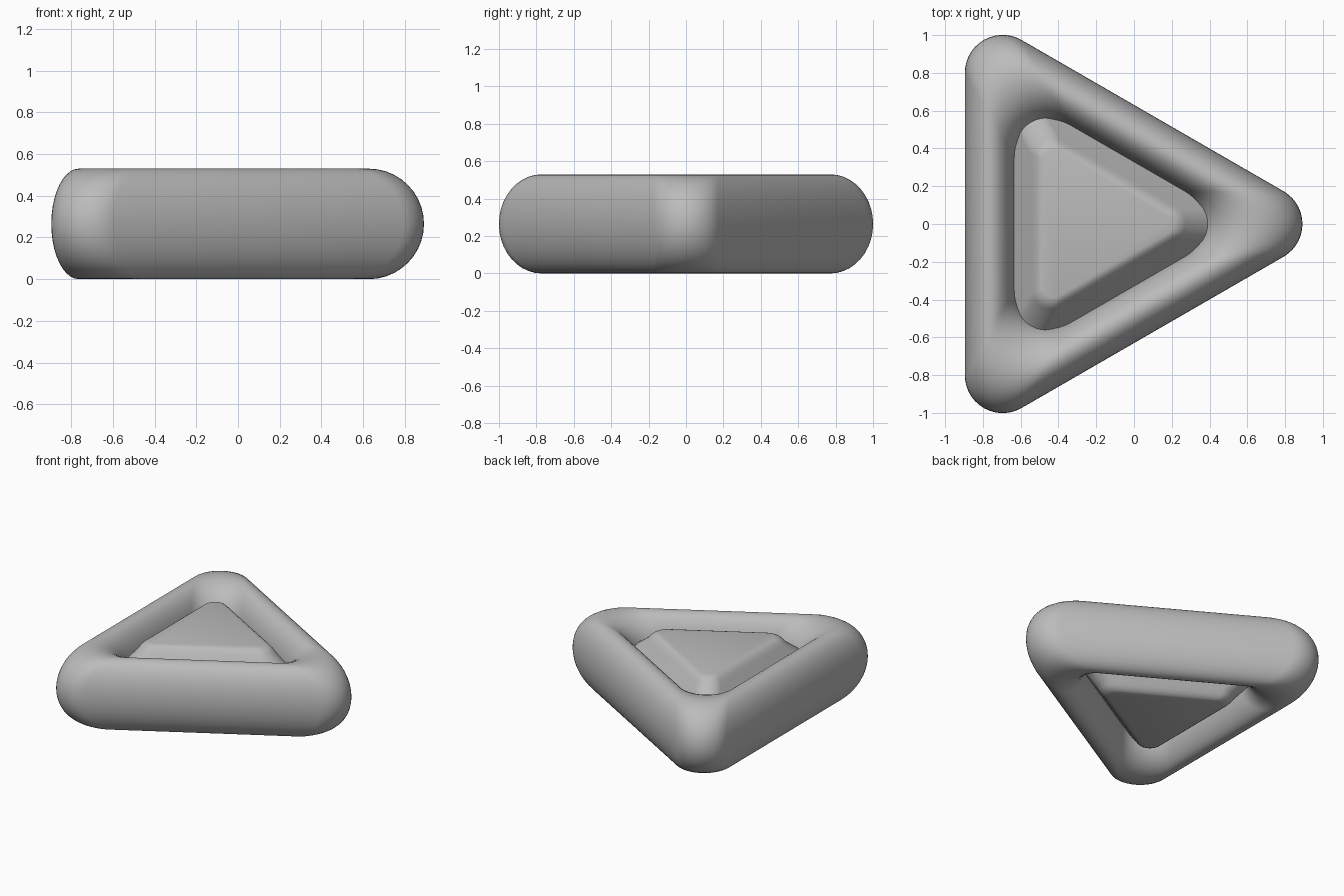
import bpy, bmesh, math

if "Cube" in bpy.data.objects:
    bpy.data.objects.remove(bpy.data.objects["Cube"])

CX = -0.233          # triangle centroid on x
MID = 0.265          # mid height
STEPS = 14           # segments per rounded corner


def outline(inradius, fillet, z):
    """Rounded triangle pointing to +x, given by its inradius."""
    pts = []
    for k in range(3):
        a = k * 2 * math.pi / 3
        d = 2 * (inradius - fillet)
        for i in range(STEPS + 1):
            b = a + math.radians(-60 + 120 * i / STEPS)
            pts.append((CX + d * math.cos(a) + fillet * math.cos(b),
                        d * math.sin(a) + fillet * math.sin(b), z))
    return pts


def loft(name, sections, closed, mat):
    """Bridge rounded triangles (inradius, fillet, z) into one solid."""
    bm = bmesh.new()
    rings = [[bm.verts.new(p) for p in outline(*s)] for s in sections]
    n = len(rings[0])
    pairs = list(zip(rings, rings[1:]))
    if closed:
        pairs.append((rings[-1], rings[0]))
    for r, s in pairs:
        for i in range(n):
            j = (i + 1) % n
            bm.faces.new((r[i], r[j], s[j], s[i]))
    if not closed:
        bm.faces.new(rings[0])
        bm.faces.new(rings[-1])
    bmesh.ops.recalc_face_normals(bm, faces=bm.faces)
    me = bpy.data.meshes.new(name)
    bm.to_mesh(me)
    bm.free()
    me.materials.append(mat)
    ob = bpy.data.objects.new(name, me)
    bpy.context.collection.objects.link(ob)
    bpy.context.view_layer.objects.active = ob
    ob.select_set(True)
    bpy.ops.object.shade_smooth_by_angle(angle=math.radians(35))
    ob.select_set(False)
    return ob


grey = bpy.data.materials.new("grey")
grey.diffuse_color = (0.5, 0.5, 0.5, 1)
grey.use_nodes = True
grey.node_tree.nodes["Principled BSDF"].inputs["Base Color"].default_value = grey.diffuse_color

# Outer tube: elliptical section swept round a rounded triangle
N = 40
tube = [(0.53 + 0.1325 * math.cos(2 * math.pi * i / N), 0.2,
         MID + 0.265 * math.sin(2 * math.pi * i / N)) for i in range(N)]
loft("triangle_tube", tube, True, grey)

# Inner plate: sloped sides with a softly rounded rim, same above and below
half = [(0.44, 0.1, 0.0), (0.314, 0.1, 0.19)]
for t in (0.25, 0.5, 0.75, 1.0):      # quadratic round of the rim
    u = 1 - t
    half.append((u * u * 0.314 + 2 * u * t * 0.284 + t * t * 0.25,
                 0.1 - 0.04 * t,
                 u * u * 0.19 + 2 * u * t * 0.245 + t * t * 0.25))
plate = [(r, f, MID - z) for r, f, z in reversed(half)]
plate += [(r, f, MID + z) for r, f, z in half[1:]]
loft("inner_plate", plate, False, grey)
